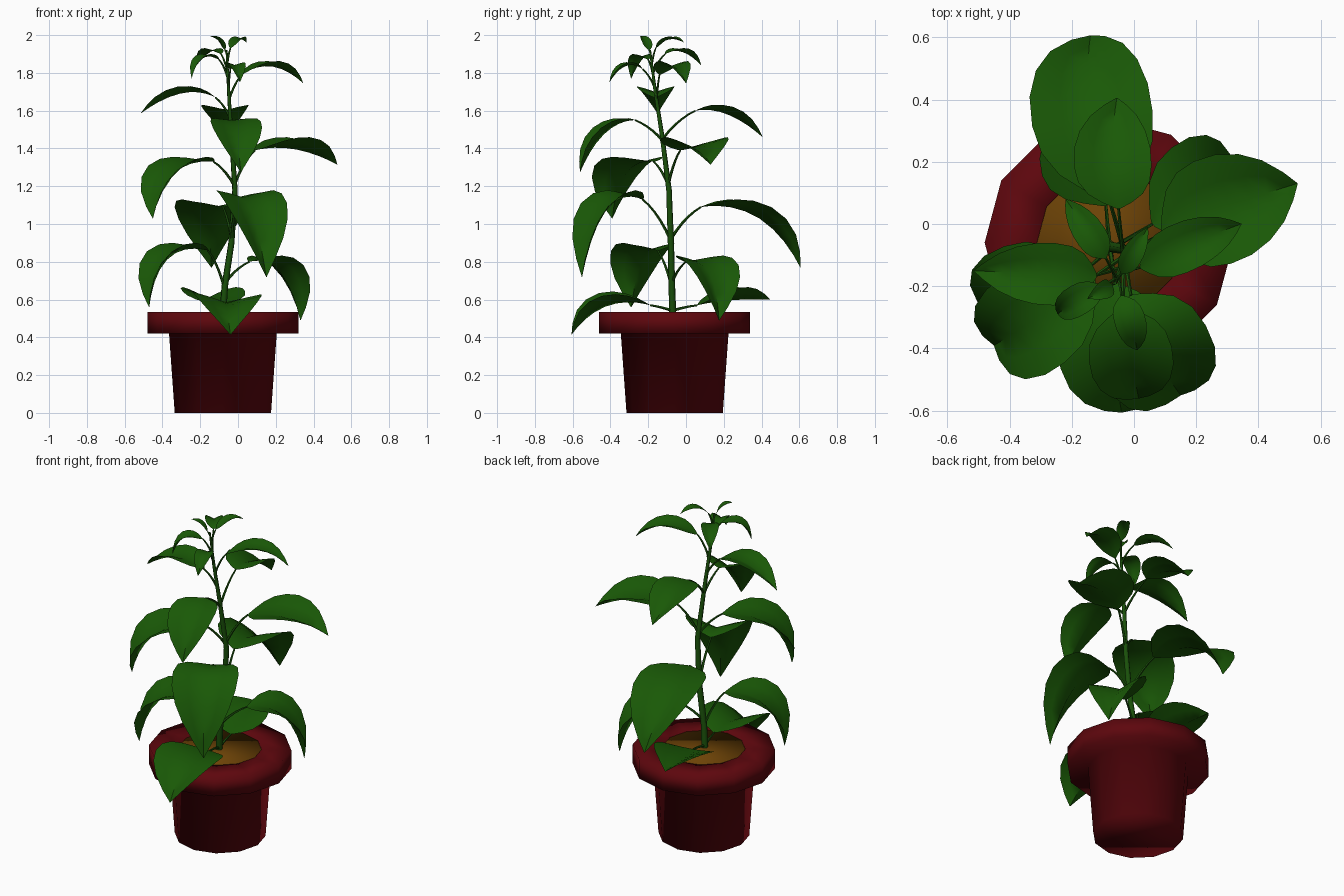
import bpy, bmesh, math
from mathutils import Vector

if "Cube" in bpy.data.objects:
    bpy.data.objects.remove(bpy.data.objects["Cube"])


def material(name, rgb):
    m = bpy.data.materials.new(name)
    m.diffuse_color = (*rgb, 1)
    m.use_nodes = True
    m.node_tree.nodes["Principled BSDF"].inputs["Base Color"].default_value = m.diffuse_color
    return m


GREEN = material("leaf_green", (0.010, 0.10, 0.002))
STEM = material("stem_green", (0.010, 0.08, 0.003))
RED = material("pot_red", (0.11, 0.002, 0.004))
BROWN = material("soil_brown", (0.15, 0.055, 0.002))


def finish(bm, name, mat, angle=180):
    me = bpy.data.meshes.new(name)
    bm.normal_update()
    bm.to_mesh(me)
    bm.free()
    ob = bpy.data.objects.new(name, me)
    bpy.context.collection.objects.link(ob)
    me.materials.append(mat)
    bpy.ops.object.select_all(action='DESELECT')
    ob.select_set(True)
    bpy.context.view_layer.objects.active = ob
    bpy.ops.object.shade_smooth_by_angle(angle=math.radians(angle))
    return ob


def skin(bm, rings):
    n = len(rings[0])
    for a, b in zip(rings, rings[1:]):
        for i in range(n):
            j = (i + 1) % n
            bm.faces.new((a[i], a[j], b[j], b[i]))
    bm.faces.new(rings[0][::-1])
    bm.faces.new(rings[-1])


def lathe(name, profile, mat, centre, sides=12):
    bm = bmesh.new()
    skin(bm, [[bm.verts.new((centre[0] + r * math.cos(2 * math.pi * i / sides),
                             centre[1] + r * math.sin(2 * math.pi * i / sides), z))
               for i in range(sides)] for r, z in profile])
    return finish(bm, name, mat)


def tube(name, pts, radii, sides=6):
    bm = bmesh.new()
    rings = []
    for k, p in enumerate(pts):
        d = (pts[min(k + 1, len(pts) - 1)] - pts[max(k - 1, 0)]).normalized()
        u = d.cross(Vector((0.31, 0.95, 0.05))).normalized()
        v = d.cross(u)
        rings.append([bm.verts.new(p + radii[k] * (math.cos(2 * math.pi * i / sides) * u +
                                                   math.sin(2 * math.pi * i / sides) * v))
                      for i in range(sides)])
    skin(bm, rings)
    return finish(bm, name, STEM, 70)


def bezier(a, c, b, t):
    return a * (1 - t) ** 2 + c * 2 * t * (1 - t) + b * t * t


# pot and soil
POT = (-0.08, -0.06)
lathe("pot", [(0.255, 0), (0.285, 0.42), (0.40, 0.42), (0.40, 0.535), (0.235, 0.535), (0.23, 0.52)], RED, POT)
lathe("soil", [(0.232, 0.522), (0.232, 0.532)], BROWN, POT)

# main stem
SPINE = [Vector(p) for p in [(-0.08, -0.07, 0.52), (-0.07, -0.075, 0.67), (-0.035, -0.08, 0.9),
                             (-0.016, -0.09, 1.18), (-0.035, -0.127, 1.47), (-0.05, -0.164, 1.71),
                             (-0.06, -0.19, 1.92)]]
tube("main_stem", SPINE, [0.019, 0.018, 0.017, 0.015, 0.012, 0.009, 0.005])


def on_stem(z):
    for a, b in zip(SPINE, SPINE[1:]):
        if z <= b.z:
            return a.lerp(b, (z - a.z) / (b.z - a.z))
    return SPINE[-1]


# leaf blade outline: (position along midrib, fraction of half width)
OUTLINE = [(0, .06), (.06, .38), (.14, .70), (.25, .92), (.38, 1), (.52, .98), (.66, .84),
           (.79, .60), (.91, .28), (1, .01)]


def leaf(name, z0, base, mid, tip, half, roll=0.0):
    base, mid, tip = Vector(base), Vector(mid), Vector(tip)
    mid.z -= 0.08 * half
    # petiole arching from the stem to the blade
    s = on_stem(z0)
    c = s.lerp(base, 0.45) + Vector((0, 0, 0.25 * (base.z - s.z)))
    r = 0.006 + 0.015 * half
    tube(name + "_petiole", [bezier(s, c, base, i / 5) for i in range(6)],
         [r * (1 - 0.08 * i) for i in range(6)], 5)
    # blade following an arched midrib, folded upward more toward the tip
    ctrl = mid * 2 - (base + tip) * 0.5
    run = tip - base
    side = Vector((run.y, -run.x, 0)).normalized()
    side.z = roll
    side.normalize()
    bm = bmesh.new()
    rows = []
    for t, w in OUTLINE:
        p = bezier(base, ctrl, tip, t)
        tan = ((ctrl - base) * (1 - t) + (tip - ctrl) * t).normalized()
        up = side.cross(tan).normalized()
        fold = 0.10 + 0.55 * t
        rows.append([bm.verts.new(p + side * (k * w * half) +
                                  up * (fold * half * w * (1.3 * abs(k) - 0.3 * k * k)))
                     for k in (-1, -.5, 0, .5, 1)])
    for a, b in zip(rows, rows[1:]):
        for i in range(4):
            bm.faces.new((a[i], a[i + 1], b[i + 1], b[i]))
    finish(bm, name, GREEN, 60)


# large leaves, from bottom to top
leaf("low_front_leaf", 0.54, (-0.06, -0.19, 0.57), (-0.06, -0.42, 0.58), (-0.04, -0.605, 0.415), 0.185, 0.04)
leaf("low_back_leaf", 0.54, (-0.09, 0.06, 0.57), (-0.14, 0.24, 0.61), (-0.17, 0.445, 0.60), 0.17)
leaf("lower_left_leaf", 0.66, (-0.16, -0.15, 0.86), (-0.37, -0.23, 0.83), (-0.47, -0.29, 0.56), 0.165)
leaf("lower_right_leaf", 0.69, (0.06, 0.0, 0.80), (0.22, 0.12, 0.76), (0.33, 0.175, 0.49), 0.16)
leaf("mid_front_leaf", 0.91, (-0.01, -0.23, 1.13), (0.07, -0.42, 1.09), (0.15, -0.55, 0.72), 0.185)
leaf("mid_back_leaf", 0.92, (-0.08, 0.08, 1.09), (-0.14, 0.38, 1.05), (-0.14, 0.605, 0.77), 0.195)
leaf("mid_left_leaf", 1.2, (-0.13, -0.17, 1.33), (-0.34, -0.32, 1.28), (-0.45, -0.39, 1.03), 0.17)
leaf("mid_right_leaf", 1.21, (0.09, -0.03, 1.39), (0.30, 0.055, 1.41), (0.525, 0.13, 1.315), 0.175)
leaf("upper_front_leaf", 1.44, (-0.035, -0.27, 1.55), (-0.01, -0.43, 1.49), (0.015, -0.56, 1.275), 0.135)
leaf("upper_back_leaf", 1.45, (-0.05, 0.05, 1.60), (-0.07, 0.22, 1.59), (-0.055, 0.405, 1.46), 0.125)
leaf("upper_left_leaf", 1.56, (-0.12, -0.165, 1.67), (-0.30, -0.16, 1.70), (-0.515, -0.15, 1.585), 0.10)
leaf("upper_right_leaf", 1.66, (0.02, -0.14, 1.79), (0.18, -0.065, 1.84), (0.345, 0.0, 1.745), 0.08)

# small young leaves at the top
leaf("young_front_leaf", 1.72, (-0.04, -0.23, 1.82), (-0.01, -0.32, 1.84), (0.01, -0.405, 1.75), 0.05)
leaf("young_left_leaf", 1.77, (-0.10, -0.2, 1.87), (-0.19, -0.25, 1.88), (-0.245, -0.29, 1.77), 0.05)
leaf("young_back_leaf", 1.80, (-0.09, -0.11, 1.90), (-0.15, -0.02, 1.915), (-0.22, 0.08, 1.84), 0.05)
leaf("young_right_leaf", 1.85, (-0.04, -0.16, 1.93), (0.0, -0.09, 1.98), (0.045, -0.01, 1.96), 0.035)
leaf("bud_leaf", 1.90, (-0.07, -0.195, 1.92), (-0.10, -0.215, 1.97), (-0.15, -0.24, 1.995), 0.03)
